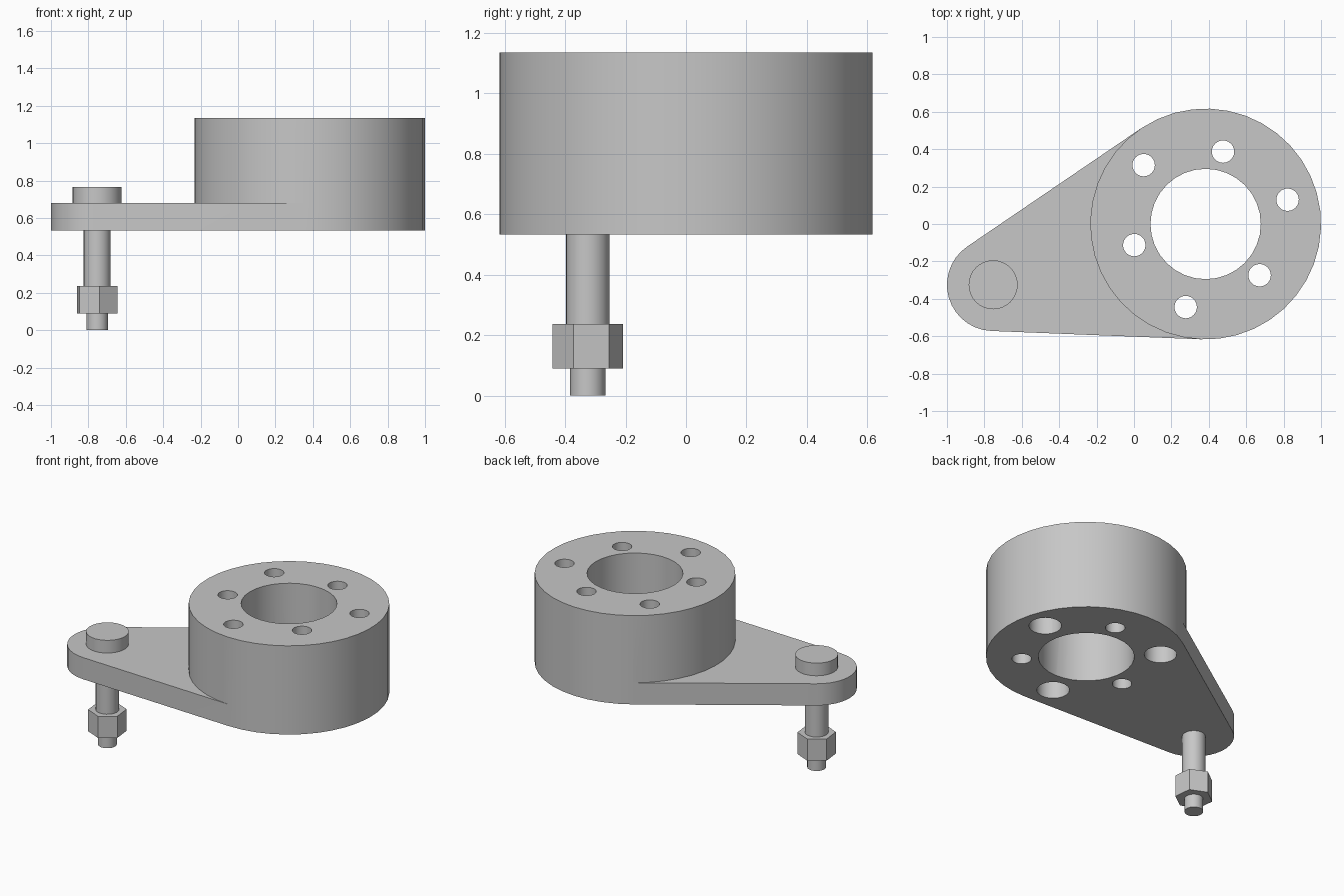
import bpy, bmesh, math
from math import cos, sin, radians

if "Cube" in bpy.data.objects:
    bpy.data.objects.remove(bpy.data.objects["Cube"], do_unlink=True)

# Single plain metal colour
GREY = (0.57, 0.57, 0.57, 1.0)
metal = bpy.data.materials.new("grey_metal")
metal.use_nodes = True
metal.diffuse_color = GREY
metal.node_tree.nodes["Principled BSDF"].inputs["Base Color"].default_value = GREY

HUB = (0.383, 0.0)
HUB_R = 0.617
BOLT = (-0.753, -0.325)
ARM_R = 0.247
Z_BASE, Z_PLATE, Z_TOP = 0.533, 0.68, 1.135


def circle(centre, r, sides, turn=0.0):
    return [(centre[0] + r * cos(turn + math.tau * i / sides),
             centre[1] + r * sin(turn + math.tau * i / sides)) for i in range(sides)]


def prism(name, outline, z0, z1):
    """Extrude a closed outline from z0 to z1."""
    bm = bmesh.new()
    face = bm.faces.new([bm.verts.new((x, y, z0)) for x, y in outline])
    lifted = bmesh.ops.extrude_face_region(bm, geom=[face])["geom"]
    for v in lifted:
        if isinstance(v, bmesh.types.BMVert):
            v.co.z = z1
    bmesh.ops.recalc_face_normals(bm, faces=bm.faces)
    mesh = bpy.data.meshes.new(name)
    bm.to_mesh(mesh)
    bm.free()
    mesh.materials.append(metal)
    obj = bpy.data.objects.new(name, mesh)
    bpy.context.collection.objects.link(obj)
    return obj


def select(obj):
    bpy.ops.object.select_all(action='DESELECT')
    obj.select_set(True)
    bpy.context.view_layer.objects.active = obj


def combine(target, tool, operation):
    tool.hide_render = True
    select(target)
    mod = target.modifiers.new(operation.lower(), 'BOOLEAN')
    mod.operation = operation
    mod.solver = 'EXACT'
    mod.object = tool
    bpy.ops.object.modifier_apply(modifier=mod.name)
    bpy.data.objects.remove(tool, do_unlink=True)


# Arm plate: two round ends joined by their outer tangents
dx, dy = BOLT[0] - HUB[0], BOLT[1] - HUB[1]
axis = math.atan2(dy, dx)
spread = math.acos((HUB_R - ARM_R) / math.hypot(dx, dy))


def arc(centre, r, start, end, steps):
    return [(centre[0] + r * cos(start + (end - start) * i / steps),
             centre[1] + r * sin(start + (end - start) * i / steps)) for i in range(steps + 1)]


hub_sides = 40
hub_start = axis + spread
outline = arc(BOLT, ARM_R, axis - spread, axis + spread, 14)
# The hidden end of the plate runs inside the hub
outline += [(HUB[0] + HUB_R * cos(axis + spread), HUB[1] + HUB_R * sin(axis + spread)),
            HUB,
            (HUB[0] + HUB_R * cos(axis - spread), HUB[1] + HUB_R * sin(axis - spread))]

# Hub drum merged with the arm
body = prism("hub_and_arm", circle(HUB, HUB_R, hub_sides, hub_start), Z_BASE, Z_TOP)
combine(body, prism("arm_tool", outline, Z_BASE, Z_PLATE), 'UNION')

# Central bore
combine(body, prism("bore_cutter", circle(HUB, 0.295, 32), Z_BASE - 0.1, Z_TOP + 0.1), 'DIFFERENCE')

# Six screw holes, every other one further out and counterbored from below
for i in range(6):
    a = radians(16.5 + 60 * i)
    outer = i % 2 == 0
    reach = 0.457 if outer else 0.398
    spot = (HUB[0] + reach * cos(a), HUB[1] + reach * sin(a))
    combine(body, prism("hole_cutter", circle(spot, 0.06, 24), Z_BASE - 0.1, Z_TOP + 0.1), 'DIFFERENCE')
    if outer:
        combine(body, prism("counterbore_cutter", circle(spot, 0.1, 28), Z_BASE - 0.1, 0.84), 'DIFFERENCE')

# Bolt: head, shank, hex nut and threaded tip
parts = [body,
         prism("bolt_head", circle(BOLT, 0.131, 32), Z_PLATE, 0.766),
         prism("bolt_shank", circle(BOLT, 0.072, 24), 0.235, Z_PLATE),
         prism("hex_nut", circle(BOLT, 0.118, 6, radians(36.5)), 0.09, 0.237),
         prism("bolt_tip", circle(BOLT, 0.058, 24), 0.0, 0.09)]

for part in parts:
    select(part)
    bpy.ops.object.shade_smooth_by_angle(angle=radians(25))
